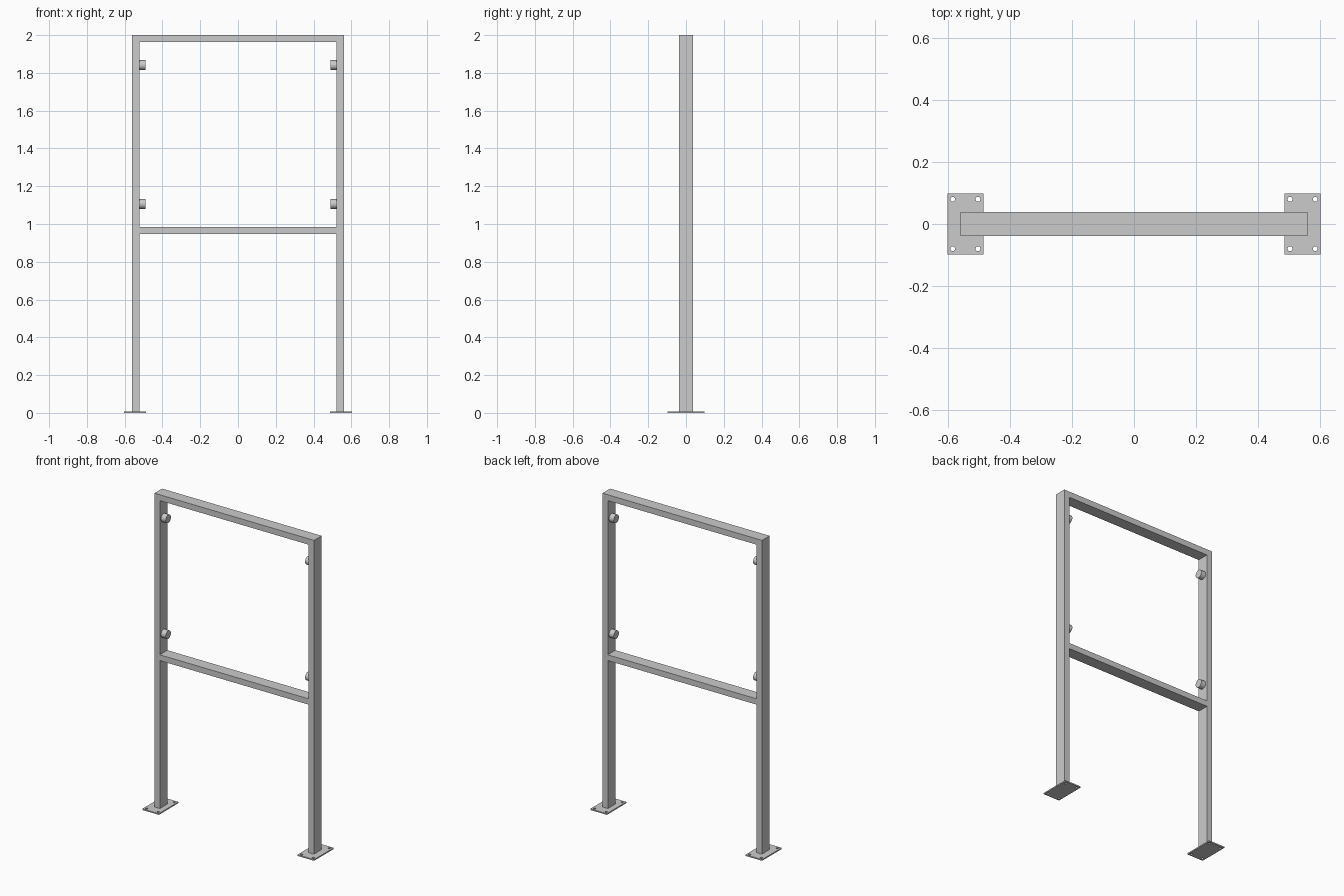
import bpy, bmesh
from math import cos, sin, pi, radians
from mathutils import Matrix, Vector

if "Cube" in bpy.data.objects:
    bpy.data.objects.remove(bpy.data.objects["Cube"])

OUT_X, TUBE, HALF_D, TOP = 0.56, 0.0375, 0.038, 2.0
PLATE_T = 0.008


def finish(name, bm, mirror=False, smooth=False):
    bmesh.ops.recalc_face_normals(bm, faces=bm.faces)
    me = bpy.data.meshes.new(name)
    bm.to_mesh(me)
    bm.free()
    ob = bpy.data.objects.new(name, me)
    bpy.context.collection.objects.link(ob)
    if mirror:
        ob.modifiers.new("mirror", 'MIRROR').use_axis[0] = True
    if smooth:
        bpy.ops.object.select_all(action='DESELECT')
        ob.select_set(True)
        bpy.context.view_layer.objects.active = ob
        bpy.ops.object.shade_smooth_by_angle(angle=radians(35))
    return ob


def box(name, x0, x1, z0, z1, mirror=False):
    bm = bmesh.new()
    size = (x1 - x0, 2 * HALF_D, z1 - z0)
    m = Matrix.Translation(((x0 + x1) / 2, 0, (z0 + z1) / 2)) @ Matrix.Diagonal((*size, 1))
    bmesh.ops.create_cube(bm, size=1, matrix=m)
    return finish(name, bm, mirror)


# Tube frame: two posts, top rail over them, middle rail between them
IN_X = OUT_X - TUBE
box("post", IN_X, OUT_X, PLATE_T, TOP - TUBE, mirror=True)
box("top_rail", -OUT_X, OUT_X, TOP - TUBE, TOP)
box("middle_rail", -IN_X, IN_X, 0.947, 0.984)

# Panel mounting studs on the inner post faces
for label, z in (("lower", 1.106), ("upper", 1.841)):
    bm = bmesh.new()
    m = Matrix.Translation((IN_X - 0.016, 0, z)) @ Matrix.Rotation(pi / 2, 4, 'Y')
    bmesh.ops.create_cone(bm, cap_ends=True, segments=32, radius1=0.026,
                          radius2=0.026, depth=0.034, matrix=m)
    finish(label + "_stud", bm, mirror=True, smooth=True)

# Base plate with four bolt holes, drawn as loops then filled and extruded
bm = bmesh.new()


def loop(points):
    vs = [bm.verts.new((x, y, 0)) for x, y in points]
    return [bm.edges.new((vs[i - 1], vs[i])) for i in range(len(vs))]


cx, hx, hy = 0.545, 0.058, 0.098
edges = loop([(cx + sx * hx, sy * hy) for sx, sy in ((-1, -1), (1, -1), (1, 1), (-1, 1))])
for sx in (-1, 1):
    for sy in (-1, 1):
        edges += loop([(cx + sx * 0.041 + 0.0078 * cos(a * pi / 10),
                        sy * 0.08 + 0.0078 * sin(a * pi / 10)) for a in range(20)])
bmesh.ops.triangle_fill(bm, use_beauty=True, use_dissolve=False, edges=edges,
                        normal=(0, 0, 1))
ext = bmesh.ops.extrude_face_region(bm, geom=bm.faces[:], use_keep_orig=True)
top = [g for g in ext["geom"] if isinstance(g, bmesh.types.BMVert)]
bmesh.ops.translate(bm, verts=top, vec=Vector((0, 0, PLATE_T)))
finish("base_plate", bm, mirror=True, smooth=True)
